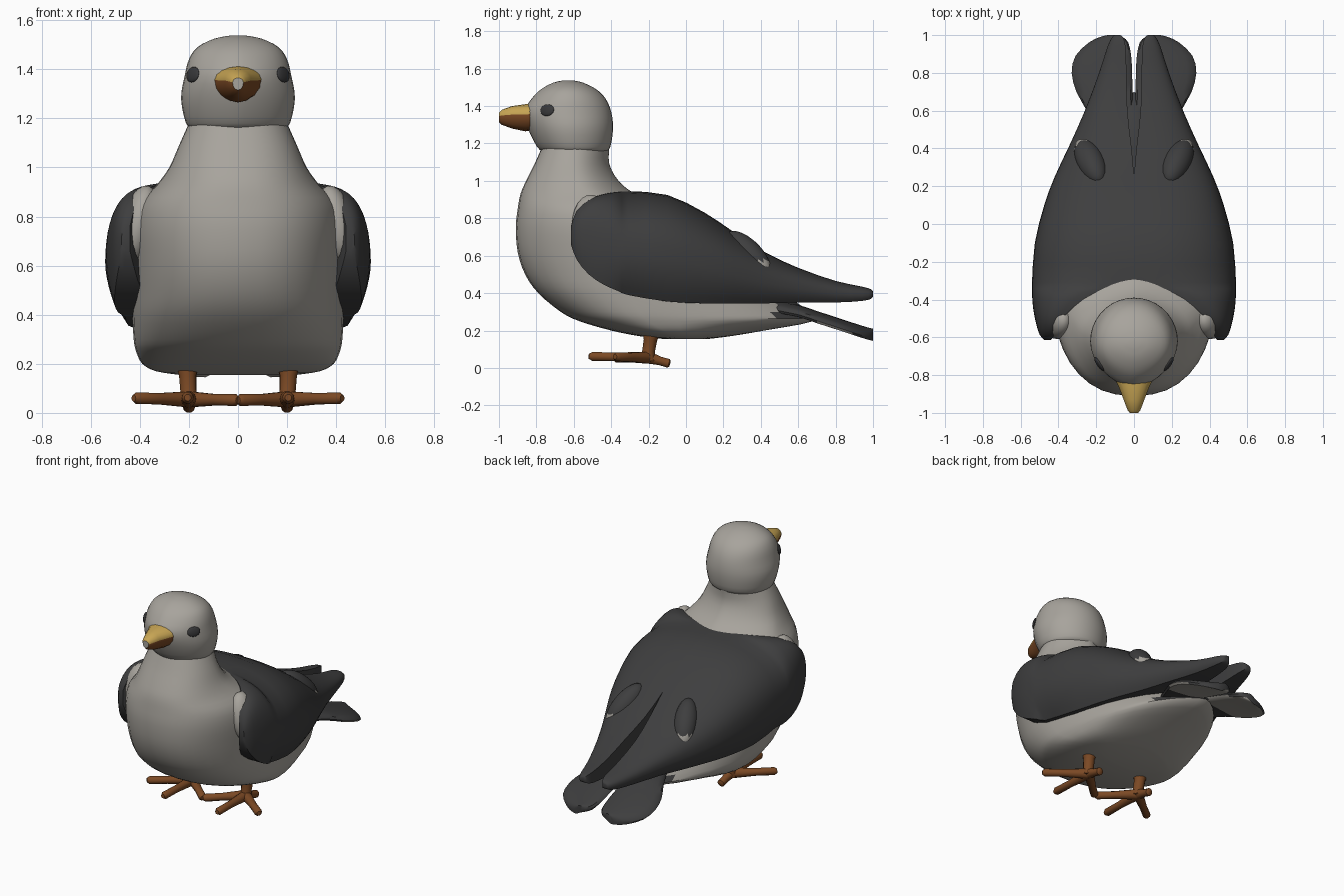
import bpy, bmesh, math
from mathutils import Vector, Matrix

if "Cube" in bpy.data.objects:
    bpy.data.objects.remove(bpy.data.objects["Cube"])

def material(name, rgb):
    m = bpy.data.materials.new(name)
    m.diffuse_color = (*rgb, 1)
    m.use_nodes = True
    m.node_tree.nodes["Principled BSDF"].inputs["Base Color"].default_value = m.diffuse_color
    return m

LIGHT = material("pale grey plumage", (0.39, 0.37, 0.335))
DARK = material("charcoal plumage", (0.048, 0.048, 0.049))
BROWN = material("orange brown skin", (0.20, 0.067, 0.018))
YELLOW = material("yellow bill", (0.58, 0.38, 0.09))
BLACK = material("dark eye", (0.04, 0.04, 0.042))

def finish(name, bm, mats, rule=None, mirror=False, angle=40):
    """Turn a bmesh into an object; rule(face) picks the material slot."""
    bmesh.ops.recalc_face_normals(bm, faces=bm.faces)
    bm.normal_update()
    if rule:
        for f in bm.faces:
            f.material_index = rule(f)
    me = bpy.data.meshes.new(name)
    bm.to_mesh(me)
    bm.free()
    for m in mats:
        me.materials.append(m)
    me.shade_smooth()
    me.set_sharp_from_angle(angle=math.radians(angle))
    ob = bpy.data.objects.new(name, me)
    bpy.context.collection.objects.link(ob)
    if mirror:
        mod = ob.modifiers.new("mirror", 'MIRROR')
        mod.use_mirror_merge = False
    return ob

def dense(stations, k=3):
    """Catmull-Rom refinement of a list of station tuples."""
    out, n = [], len(stations)
    for i in range(n - 1):
        p = [stations[min(max(i + d, 0), n - 1)] for d in (-1, 0, 1, 2)]
        for j in range(k):
            t = j / k
            out.append(tuple(0.5 * (2 * b + (c - a) * t + (2 * a - 5 * b + 4 * c - d) * t * t
                                    + (3 * b - a - 3 * c + d) * t ** 3)
                             for a, b, c, d in zip(*p)))
    out.append(stations[-1])
    return out

def loft(bm, rings):
    """Skin closed rings of points and cap both ends."""
    vs = [[bm.verts.new(p) for p in r] for r in rings]
    n = len(vs[0])
    for a, b in zip(vs, vs[1:]):
        for i in range(n):
            bm.faces.new((a[i], a[(i + 1) % n], b[(i + 1) % n], b[i]))
    bm.faces.new(vs[0])
    bm.faces.new(vs[-1])

def spow(v, e):
    return math.copysign(abs(v) ** e, v)

def plan_ring(z, y0, y1, ym, hw, front=0.85, rear=1.0, n=36):
    """Horizontal egg-shaped ring: y0 front, y1 rear, ym widest place."""
    pts = []
    for i in range(n):
        t = 2 * math.pi * i / n
        c, s = math.cos(t), math.sin(t)
        if s < 0:
            pts.append((hw * spow(c, front), ym + (ym - y0) * s, z))
        else:
            pts.append((hw * spow(c, rear), ym + (y1 - ym) * s, z))
    return pts

# body: breast, belly and neck (z, y front, y rear, y widest, half width)
body = [(0.155, -0.12, 0.12, 0.0, 0.24), (0.17, -0.25, 0.24, -0.05, 0.335),
        (0.20, -0.40, 0.42, -0.12, 0.39), (0.25, -0.57, 0.68, -0.2, 0.415),
        (0.30, -0.67, 0.66, -0.25, 0.425), (0.40, -0.79, 0.52, -0.3, 0.43),
        (0.50, -0.86, 0.42, -0.32, 0.43), (0.62, -0.90, 0.32, -0.36, 0.43),
        (0.75, -0.91, 0.12, -0.42, 0.425), (0.85, -0.90, -0.08, -0.46, 0.40),
        (0.93, -0.885, -0.27, -0.52, 0.33), (1.0, -0.855, -0.36, -0.58, 0.28),
        (1.09, -0.81, -0.41, -0.60, 0.24), (1.18, -0.77, -0.41, -0.60, 0.20)]
bm = bmesh.new()
loft(bm, [plan_ring(*s, rear=1.35) for s in dense(body)])
# the lower back between the wing tips is dark
finish("body", bm, [LIGHT, DARK], lambda f: 1 if f.normal.z > 0.2
       and f.calc_center_median().y > 0.05 and abs(f.calc_center_median().x) < 0.2 else 0)

# head
head = [(1.155, -0.76, -0.43, -0.6, 0.185), (1.18, -0.795, -0.405, -0.61, 0.212),
        (1.28, -0.845, -0.39, -0.62, 0.232), (1.37, -0.865, -0.40, -0.63, 0.218),
        (1.44, -0.825, -0.43, -0.63, 0.20), (1.49, -0.775, -0.48, -0.63, 0.165),
        (1.525, -0.71, -0.55, -0.63, 0.095), (1.538, -0.65, -0.61, -0.63, 0.025)]
bm = bmesh.new()
loft(bm, [plan_ring(*s, front=1.2) for s in dense(head)])
finish("head", bm, [LIGHT])

# bill: yellow ridge, brown lower half, pale tip (y, z low, z high, half width)
bill = [(-0.80, 1.27, 1.415, 0.112), (-0.86, 1.265, 1.41, 0.082),
        (-0.93, 1.28, 1.40, 0.055), (-0.985, 1.30, 1.38, 0.034), (-1.0, 1.315, 1.365, 0.022)]
bm = bmesh.new()
rings = []
for y, lo, hi, hw in bill:
    ring = []
    for i in range(16):
        t = 2 * math.pi * i / 16
        s = math.sin(t)
        zm = lo + 0.62 * (hi - lo)
        ring.append((hw * math.cos(t), y, zm + s * ((hi - zm) if s > 0 else (zm - lo))))
    rings.append(ring)
loft(bm, rings)

def bill_rule(f):
    if f.normal.y < -0.9:
        return 2
    return 0 if f.normal.z > 0.12 else 1
finish("bill", bm, [YELLOW, BROWN, LIGHT], bill_rule)

def ellipsoid(bm, radii, matrix, seg=20):
    bmesh.ops.create_uvsphere(bm, u_segments=seg, v_segments=12, radius=1,
                              matrix=matrix @ Matrix.Diagonal((*radii, 1)))

# eyes
bm = bmesh.new()
ellipsoid(bm, (0.012, 0.043, 0.032), Matrix.Translation((0.184, -0.742, 1.378))
          @ Matrix.Rotation(math.radians(-34), 4, 'Z') @ Matrix.Rotation(math.radians(-12), 4, 'Y'))
finish("eyes", bm, [BLACK], mirror=True)

# pale shoulders filling the gap between breast and wing
bm = bmesh.new()
ellipsoid(bm, (0.075, 0.10, 0.165), Matrix.Translation((0.405, -0.51, 0.765))
          @ Matrix.Rotation(math.radians(-14), 4, 'Y'))
finish("shoulders", bm, [LIGHT], mirror=True)

# folded wings meeting on the back (y, x inner, z top, x outer, z bottom)
wing = [(-0.615, 0.44, 0.76, 0.475, 0.66), (-0.585, 0.42, 0.84, 0.50, 0.58),
        (-0.52, 0.39, 0.90, 0.52, 0.50), (-0.44, 0.32, 0.93, 0.535, 0.445),
        (-0.36, 0.20, 0.942, 0.54, 0.41), (-0.31, 0.0, 0.945, 0.54, 0.39),
        (-0.10, 0.0, 0.925, 0.525, 0.355), (0.10, 0.0, 0.83, 0.475, 0.345),
        (0.25, 0.0, 0.73, 0.42, 0.345), (0.42, 0.015, 0.62, 0.34, 0.345),
        (0.60, 0.035, 0.535, 0.26, 0.35), (0.80, 0.04, 0.465, 0.185, 0.35),
        (0.94, 0.045, 0.435, 0.14, 0.358), (0.99, 0.06, 0.42, 0.115, 0.37),
        (1.0, 0.075, 0.405, 0.10, 0.385)]

def wing_ring(y, xi, zt, xo, zb):
    xi = max(xi, 0.0)
    w, zc = xo - xi, zb + 0.4 * (zt - zb)
    pts = []
    for i in range(13):
        t = math.pi / 2 * (1 - i / 12)
        pts.append((xi + w * spow(math.cos(t), 0.8), y, zc + (zt - zc) * spow(math.sin(t), 0.8)))
    for i in range(1, 7):
        u = i / 6
        pts.append((xo - 0.15 * w * u * u, y, zc + (zb - zc) * u))
    for u in (0.66, 0.33, 0):
        pts.append((xi + 0.85 * w * u, y, zb))
    pts.append((xi, y, zc))
    return pts
bm = bmesh.new()
loft(bm, [wing_ring(*s) for s in dense(wing, 2)])
finish("wings", bm, [DARK], mirror=True)

# raised inner wing feathers with pale ends
bm = bmesh.new()
place = (Matrix.Translation((0.23, 0.33, 0.61)) @ Matrix.Rotation(math.radians(-25), 4, 'Z')
         @ Matrix.Rotation(math.radians(-42), 4, 'X'))
ellipsoid(bm, (0.075, 0.165, 0.075), place)
back = place.inverted()
finish("inner_feathers", bm, [DARK, LIGHT],
       lambda f: 1 if (back @ f.calc_center_median()).y > 0.10 else 0, mirror=True)

# tail fans (y, x inner, x outer, z middle)
tail = [(0.42, 0.0, 0.16, 0.32), (0.60, 0.005, 0.25, 0.285), (0.70, 0.008, 0.305, 0.252),
        (0.80, 0.01, 0.33, 0.22), (0.89, 0.015, 0.31, 0.19), (0.96, 0.03, 0.24, 0.168),
        (0.99, 0.06, 0.18, 0.16), (1.0, 0.09, 0.14, 0.158)]
bm = bmesh.new()
rings = []
for y, a, b, z in dense(tail, 2):
    ring = []
    for i in range(16):
        t = 2 * math.pi * i / 16
        u = 0.5 + 0.5 * math.cos(t)
        ring.append((a + (b - a) * u, y, z + 0.03 * (1 - u * u) + 0.026 * spow(math.sin(t), 0.6)))
    rings.append(ring)
loft(bm, rings)
finish("tail_fans", bm, [DARK, LIGHT],
       lambda f: 1 if f.normal.z < -0.6 and f.calc_center_median().y > 0.66 else 0, mirror=True)

# legs and toes: tapered tubes
def tube(bm, pts, n=10):
    ps = [Vector(p[:3]) for p in pts]
    q = (ps[-1] - ps[0]).to_track_quat('Z', 'Y')
    loft(bm, [[p + q @ Vector((math.cos(a), math.sin(a), 0)) * s[3]
               for a in (2 * math.pi * i / n for i in range(n))] for p, s in zip(ps, pts)])

bm = bmesh.new()
tube(bm, [(0.205, -0.18, 0.22, 0.055), (0.205, -0.19, 0.15, 0.036),
          (0.202, -0.20, 0.09, 0.034), (0.20, -0.20, 0.04, 0.042)])
for tip in ((0.425, -0.38, 0.06), (0.205, -0.52, 0.062), (0.0, -0.38, 0.052), (0.2, -0.085, 0.022)):
    root, end = Vector((0.2, -0.2, 0.055)), Vector(tip)
    mid = root.lerp(end, 0.55)
    near = root.lerp(end, 0.94)
    tube(bm, [(*root, 0.034), (*mid, 0.024), (*near, 0.025), (*end, 0.014)])
finish("legs_and_toes", bm, [BROWN], mirror=True)
